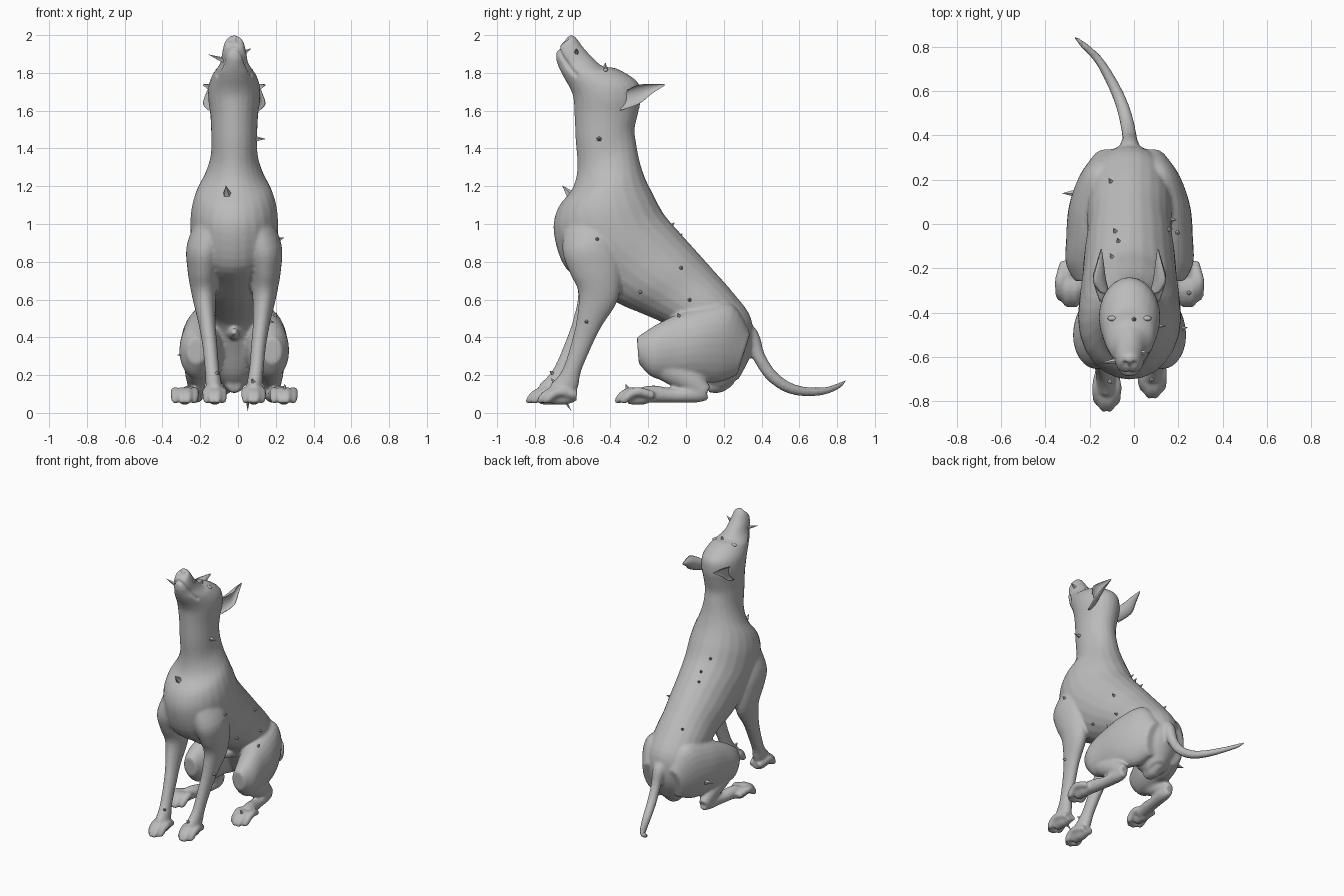
import bpy, bmesh, math
from mathutils import Vector

if "Cube" in bpy.data.objects:
    bpy.data.objects.remove(bpy.data.objects["Cube"])

CX = -0.02          # body's middle plane
SEG = 24
grey = bpy.data.materials.new("grey")
grey.diffuse_color = (0.5, 0.5, 0.5, 1)
grey.use_nodes = True
grey.node_tree.nodes["Principled BSDF"].inputs["Base Color"].default_value = grey.diffuse_color


def spline(rows, steps=4):
    """Catmull-Rom through rows of equal-length number tuples."""
    out = []
    for i in range(len(rows) - 1):
        a, b, c, d = (rows[max(i - 1, 0)], rows[i], rows[i + 1], rows[min(i + 2, len(rows) - 1)])
        for s in range(steps):
            t = s / steps
            out.append([0.5 * (2 * q + (r - p) * t + (2 * p - 5 * q + 4 * r - w) * t * t
                               + (3 * q - p - 3 * r + w) * t ** 3) for p, q, r, w in zip(a, b, c, d)])
    return out + [list(rows[-1])]


def skin(name, rings):
    """Closed skin over a list of rings of points."""
    bm = bmesh.new()
    loops = [[bm.verts.new(p) for p in ring] for ring in rings]
    n = len(loops[0])
    for a, b in zip(loops, loops[1:]):
        for i in range(n):
            bm.faces.new((a[i], a[(i + 1) % n], b[(i + 1) % n], b[i]))
    bm.faces.new(loops[0])
    bm.faces.new(loops[-1])
    bmesh.ops.recalc_face_normals(bm, faces=bm.faces)
    return finish(name, bm)


def finish(name, bm, smooth=True):
    me = bpy.data.meshes.new(name)
    bm.to_mesh(me)
    bm.free()
    ob = bpy.data.objects.new(name, me)
    bpy.context.collection.objects.link(ob)
    me.materials.append(grey)
    for p in me.polygons:
        p.use_smooth = smooth
    return ob


def loft(name, rows, side=1, cup=0):
    """Rows: lower y,z / upper y,z / half width / x offset. cup hollows the outer half."""
    rings = []
    for yf, zf, yb, zb, w, x in spline(rows):
        ring = []
        for k in range(SEG):
            a = 2 * math.pi * k / SEG
            c, s = math.cos(a), math.sin(a)
            if cup and c > 0:
                c *= -cup
            ring.append((CX + side * (x + w * c), (yf + yb) / 2 + s * (yb - yf) / 2,
                         (zf + zb) / 2 + s * (zb - zf) / 2))
        rings.append(ring)
    return skin(name, rings)


def tube(name, rows):
    """Round tube through rows of x, y, z, radius."""
    pts = spline(rows)
    rings = []
    for i, p in enumerate(pts):
        t = (Vector(pts[min(i + 1, len(pts) - 1)][:3]) - Vector(pts[max(i - 1, 0)][:3])).normalized()
        u = t.cross(Vector((1, 0, 0)) if abs(t.x) < 0.9 else Vector((0, 0, 1))).normalized()
        v = t.cross(u)
        rings.append([Vector(p[:3]) + p[3] * (math.cos(a) * u + math.sin(a) * v)
                      for a in (2 * math.pi * k / SEG for k in range(SEG))])
    return skin(name, rings)


def paw(x, y, w):
    """Four knuckled toes; y is the tip of the longest toe."""
    toes = []
    for k in (-1.5, -0.5, 0.5, 1.5):
        tip = y + (0.03 if abs(k) > 1 else 0)
        tx = x + k * w
        toes.append(tube("toe", [(x + k * w * 0.6, tip + 0.18, 0.09, 0.022), (tx, tip + 0.10, 0.112, 0.025),
                                 (tx, tip + 0.055, 0.098, 0.025), (tx, tip + 0.025, 0.07, 0.022),
                                 (tx, tip + 0.004, 0.055, 0.009)]))
    toes.append(tube("paw_pad", [(x, y + 0.21, 0.09, 0.025), (x, y + 0.15, 0.083, 0.04),
                                 (x, y + 0.07, 0.07, 0.025)]))
    return toes


# torso, neck and head, from rump to nose
parts = [loft("torso", [
    (.15, .12, .28, .18, .06, 0), (.06, .20, .35, .33, .14, 0), (-.02, .34, .345, .50, .18, 0),
    (-.10, .46, .255, .63, .19, 0), (-.22, .52, .15, .75, .19, 0), (-.36, .58, .07, .84, .205, 0),
    (-.50, .67, -.02, .94, .215, 0), (-.64, .77, -.115, 1.05, .23, 0), (-.70, .95, -.17, 1.15, .23, 0),
    (-.68, 1.08, -.215, 1.24, .205, 0), (-.60, 1.19, -.245, 1.33, .155, 0),
    (-.575, 1.30, -.262, 1.42, .125, 0), (-.585, 1.45, -.272, 1.50, .122, 0),
    (-.59, 1.58, -.255, 1.58, .127, 0), (-.597, 1.67, -.24, 1.66, .138, 0),
    (-.615, 1.72, -.255, 1.75, .135, 0), (-.638, 1.76, -.36, 1.82, .115, 0),
    (-.66, 1.80, -.44, 1.835, .095, 0), (-.678, 1.84, -.485, 1.872, .073, 0),
    (-.688, 1.88, -.54, 1.93, .064, 0), (-.68, 1.925, -.58, 1.985, .052, 0),
    (-.655, 1.955, -.60, 2.0, .035, 0)])]
parts.append(tube("nose", [(CX, -.60, 1.95, .025), (CX, -.615, 1.972, .033), (CX, -.63, 1.985, .018)]))
parts.append(tube("underside", [(CX, .24, .19, .04), (CX, .17, .16, .055), (CX, .11, .14, .035)]))
parts.append(tube("sheath", [(CX, -.02, .42, .03), (CX, -.09, .42, .032), (CX, -.16, .43, .015)]))

# tail
parts.append(tube("tail", [
    (CX, .26, .47, .05), (CX, .34, .41, .045), (-.02, .385, .30, .034), (-.03, .45, .20, .032),
    (-.055, .54, .135, .029), (-.10, .64, .112, .025), (-.16, .74, .118, .020),
    (-.23, .81, .145, .015), (-.27, .843, .17, .007)]))

FORELEG = [
    (-.64, 1.02, -.38, 1.10, .08, .10), (-.655, .86, -.37, .93, .10, .15), (-.615, .74, -.34, .78, .085, .163),
    (-.57, .64, -.36, .60, .064, .16), (-.578, .50, -.445, .46, .046, .145), (-.605, .38, -.50, .35, .040, .13),
    (-.645, .25, -.555, .22, .038, .118), (-.68, .19, -.57, .14, .042, .11), (-.72, .15, -.60, .06, .045, .104)]
THIGH = [
    (.27, .20, .34, .42, .06, .10), (.16, .16, .25, .57, .10, .13), (.05, .17, .10, .56, .115, .16),
    (-.08, .17, -.05, .52, .108, .178), (-.18, .19, -.17, .46, .088, .20), (-.25, .26, -.26, .40, .05, .20)]
SHIN = [
    (-.25, .26, -.17, .36, .06, .20), (-.13, .17, -.04, .28, .062, .20), (0, .11, .06, .22, .05, .20),
    (.08, .06, .13, .14, .035, .20)]
HIND_FOOT = [
    (.12, .07, .10, .14, .025, .20), (.06, .055, .05, .145, .042, .20), (-.06, .055, -.06, .13, .041, .215),
    (-.17, .055, -.16, .145, .045, .235), (-.25, .055, -.23, .14, .045, .25)]

for side in (1, -1):
    # the left foreleg stands a little further forward
    def step(z):
        return -0.06 * max(0, min(1, (0.65 - z) / 0.5)) if side < 0 else 0
    parts.append(loft("foreleg", [(r[0] + step(r[1]), r[1], r[2] + step(r[3]), *r[3:]) for r in FORELEG], side))
    parts += paw(CX + side * .103, -.79 if side > 0 else -.85, .027)
    parts.append(loft("thigh", THIGH, side))
    parts.append(loft("shin", SHIN, side))
    parts.append(loft("hind_foot", HIND_FOOT, side))
    parts += paw(CX + side * .262, -.38, .033)

# blend all limbs into one smooth body
bpy.ops.object.select_all(action='DESELECT')
for ob in parts:
    ob.select_set(True)
body = parts[0]
bpy.context.view_layer.objects.active = body
bpy.ops.object.join()
body.name = "body"
rem = body.modifiers.new("blend", 'REMESH')
rem.mode, rem.voxel_size, rem.use_smooth_shade = 'VOXEL', 0.0095, True
smo = body.modifiers.new("soften", 'SMOOTH')
smo.factor, smo.iterations = 0.5, 6
for name in ("blend", "soften"):
    bpy.ops.object.modifier_apply(modifier=name)
me = body.data
me.materials.clear()
me.materials.append(grey)
for p in me.polygons:
    p.use_smooth = True
    p.material_index = 0


def dent(points, radius, depth):
    """Press a groove into the body along points, on both sides."""
    marks = [Vector((CX + s * x, y, z)) for x, y, z in spline(points, 8) for s in (1, -1)]
    for v, n in [(v, v.normal.copy()) for v in me.vertices if v.co.z > 1.6]:
        d = min((v.co - m).length for m in marks)
        if d < radius:
            v.co -= n * depth * (1 - d / radius)


dent([(.018, -.645, 1.978), (.022, -.635, 1.985)], .017, .02)                      # nostrils
dent([(0, -.675, 1.935), (.035, -.672, 1.915), (.055, -.645, 1.87), (.075, -.61, 1.82), (.088, -.58, 1.79)],
     .017, .013)                                                                    # mouth
me.update()
bpy.context.view_layer.update()


def snap(p):
    _, co, normal, _ = body.closest_point_on_mesh(Vector(p))
    return co, normal


for side, label in ((1, "right"), (-1, "left")):
    # cupped, backswept ears
    loft(label + "_ear", [(-.35, 1.60, -.31, 1.71, .05, .135), (-.25, 1.635, -.26, 1.735, .06, .165),
                          (-.18, 1.69, -.19, 1.742, .035, .15), (-.112, 1.733, -.115, 1.741, .005, .13)], side, .6)
    # eyes
    co, normal = snap((CX + side * .08, -.425, 1.82))
    bm = bmesh.new()
    bmesh.ops.create_uvsphere(bm, u_segments=16, v_segments=10, radius=.018)
    eye = finish(label + "_eye", bm)
    eye.location, eye.scale = co - normal * .004, (1.2, .7, .7)


def spike(p, direction=None, length=.04, radius=.015):
    """Small thorn standing on the body near p."""
    co, normal = snap(p)
    d = Vector(direction).normalized() if direction else normal
    bm = bmesh.new()
    bmesh.ops.create_cone(bm, cap_ends=True, segments=5, radius1=radius, radius2=0, depth=length + .01)
    ob = finish("thorn", bm, False)
    ob.rotation_euler = d.to_track_quat('Z', 'Y').to_euler()
    ob.location = co + d * (length - .01) / 2


spike((-.06, -.63, 1.17), (-.1, -.6, .7), .06, .025)        # chest
spike((-.09, -.62, 1.87), (-.9, -.1, .35), .08)             # muzzle
spike((.04, -.58, 1.91), (.8, 0, .5), .04)
spike((.10, -.46, 1.45), (1, 0, 0), .05, .017)              # neck
spike((.05, -.64, .06), (0, .55, -.85), .062, .012)         # forepaw
spike((-.27, .14, .30), (-1, 0, .1), .06, .02)              # haunch
for p in ((-.11, -.13, 1.08), (-.07, -.08, .99), (-.08, -.04, .93), (-.11, .2, .68),
          (.22, -.47, .92), (.2, -.01, .78), (.2, .02, .60), (.2, -.25, .62), (.2, -.04, .52),
          (.19, -.53, .48), (-.1, -.72, .22), (.07, -.72, .19), (.25, -.3, .1), (0, -.43, 1.83)):
    spike(p, None, .025)
